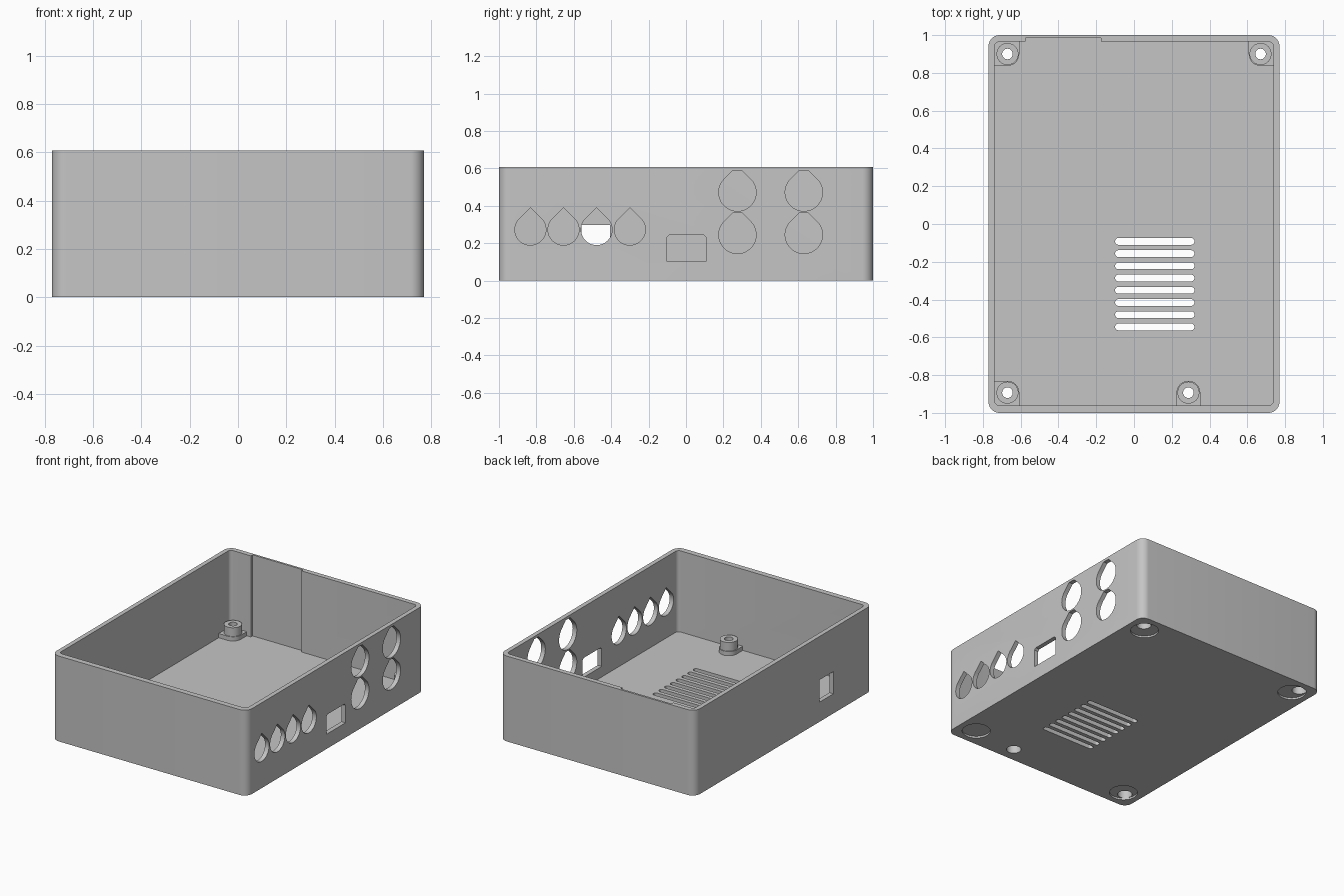
import bpy, bmesh, math

if "Cube" in bpy.data.objects:
    bpy.data.objects.remove(bpy.data.objects["Cube"])

W, L, H, FLOOR = 0.77, 1.0, 0.608, 0.03      # half width, half length, height, floor level

grey = bpy.data.materials.new("grey plastic")
grey.diffuse_color = (0.56, 0.56, 0.56, 1)
grey.use_nodes = True
grey.node_tree.nodes["Principled BSDF"].inputs["Base Color"].default_value = grey.diffuse_color


def prism(name, pts, lo, hi, axis="z"):
    """Extrude a 2D outline along z (outline in x,y) or along x (outline in y,z)."""
    def place(p, h):
        return (p[0], p[1], h) if axis == "z" else (h, p[0], p[1])
    bm = bmesh.new()
    a = [bm.verts.new(place(p, lo)) for p in pts]
    b = [bm.verts.new(place(p, hi)) for p in pts]
    bm.faces.new(a[::-1])
    bm.faces.new(b)
    n = len(pts)
    for i in range(n):
        j = (i + 1) % n
        bm.faces.new((a[i], a[j], b[j], b[i]))
    bmesh.ops.recalc_face_normals(bm, faces=bm.faces)
    mesh = bpy.data.meshes.new(name)
    bm.to_mesh(mesh)
    bm.free()
    mesh.materials.append(grey)
    ob = bpy.data.objects.new(name, mesh)
    bpy.context.collection.objects.link(ob)
    return ob


def arc(cx, cy, r, start, end, n):
    angles = [math.radians(start + (end - start) * i / n) for i in range(n + 1)]
    return [(cx + r * math.cos(t), cy + r * math.sin(t)) for t in angles]


def circle(cx, cy, r, n=40):
    return arc(cx, cy, r, 0, 360, n)[:-1]


def rect(x0, y0, x1, y1):
    return [(x0, y0), (x1, y0), (x1, y1), (x0, y1)]


def round_rect(x0, y0, x1, y1, r, n=8):
    return (arc(x1 - r, y1 - r, r, 0, 90, n) + arc(x0 + r, y1 - r, r, 90, 180, n)
            + arc(x0 + r, y0 + r, r, 180, 270, n) + arc(x1 - r, y0 + r, r, 270, 360, n))


def teardrop(cy, cz, r, flat=None):
    """Circle with a 45 degree peak, optionally cut flat at a height above its centre."""
    peak = r * math.sqrt(2)
    if flat is None:
        top = [(cy, cz + peak)]
    else:
        top = [(cy + peak - flat, cz + flat), (cy - peak + flat, cz + flat)]
    return arc(cy, cz, r, 135, 405, 36) + top


def combine(target, tool, operation):
    mod = target.modifiers.new("combine", "BOOLEAN")
    mod.operation, mod.object, mod.solver = operation, tool, "EXACT"
    bpy.context.view_layer.objects.active = target
    bpy.ops.object.modifier_apply(modifier=mod.name)
    bpy.data.objects.remove(tool)


def cut(*args, **kw):
    combine(case, prism("cutter", *args, **kw), "DIFFERENCE")


def add(*args, **kw):
    combine(case, prism("addition", *args, **kw), "UNION")


# Open tray with rounded corners
case = prism("enclosure_base", round_rect(-W, -L, W, L, 0.058), 0, H)
cut(round_rect(-0.738, -0.96, 0.738, 0.965, 0.025, 5), FLOOR, H + 0.1)

# Shallow recess inside the back wall
cut(rect(-0.575, 0.9, -0.175, 0.985), FLOOR, H + 0.1)

# Screw posts on low pads that run into the walls
P = 0.063
posts = [(-0.67, 0.9), (0.67, 0.9), (-0.67, -0.893), (0.288, -0.893)]
for x, y in posts:
    sy = 1 if y > 0 else -1
    wall = sy * 0.975
    if abs(x) > 0.5:
        sx = 1 if x > 0 else -1
        curve = [(x - sx * P * math.cos(t), y - sy * P * math.sin(t))
                 for t in (math.radians(15 * i) for i in range(7))]
        pad = [(sx * 0.75, wall), (x - sx * P, wall)] + curve + [(sx * 0.75, y - sy * P)]
    else:
        pad = arc(x, y, P, 0, 180, 18) + [(x - P, wall), (x + P, wall)]
    add(pad, 0.02, 0.06)
    add(circle(x, y, 0.058), 0.022, 0.122)

# Round foot recesses under the four corners
for x in (-0.635, 0.635):
    for y in (-0.865, 0.865):
        cut(circle(x, y, 0.093, 48), -0.05, 0.013)

# Screw holes with wider head bores from below
for x, y in posts:
    cut(circle(x, y, 0.028, 28), -0.05, 0.2)
    cut(circle(x, y, 0.048, 32), -0.05, 0.07)

# Vent slots in the floor
for i in range(8):
    y = -0.092 - i * 0.0647
    cut(round_rect(-0.1, y - 0.018, 0.32, y + 0.018, 0.0175, 6), -0.05, 0.055)

# Openings in the right wall: small and large teardrops and a chamfered window
for y in (-0.832, -0.655, -0.478, -0.3):
    cut(teardrop(y, 0.273, 0.083), 0.7, 0.85, axis="x")
for y in (0.275, 0.63):
    for z in (0.245, 0.472):
        cut(teardrop(y, z, 0.1, 0.117), 0.7, 0.85, axis="x")
cut([(-0.105, 0.105), (0.11, 0.105), (0.11, 0.23), (0.097, 0.243),
     (-0.092, 0.243), (-0.105, 0.23)], 0.7, 0.85, axis="x")

# Square opening in the left wall
cut(rect(-0.56, 0.14, -0.405, 0.298), -0.85, -0.7, axis="x")

bpy.ops.object.select_all(action="DESELECT")
case.select_set(True)
bpy.context.view_layer.objects.active = case
bpy.ops.object.shade_smooth_by_angle(angle=math.radians(30))
